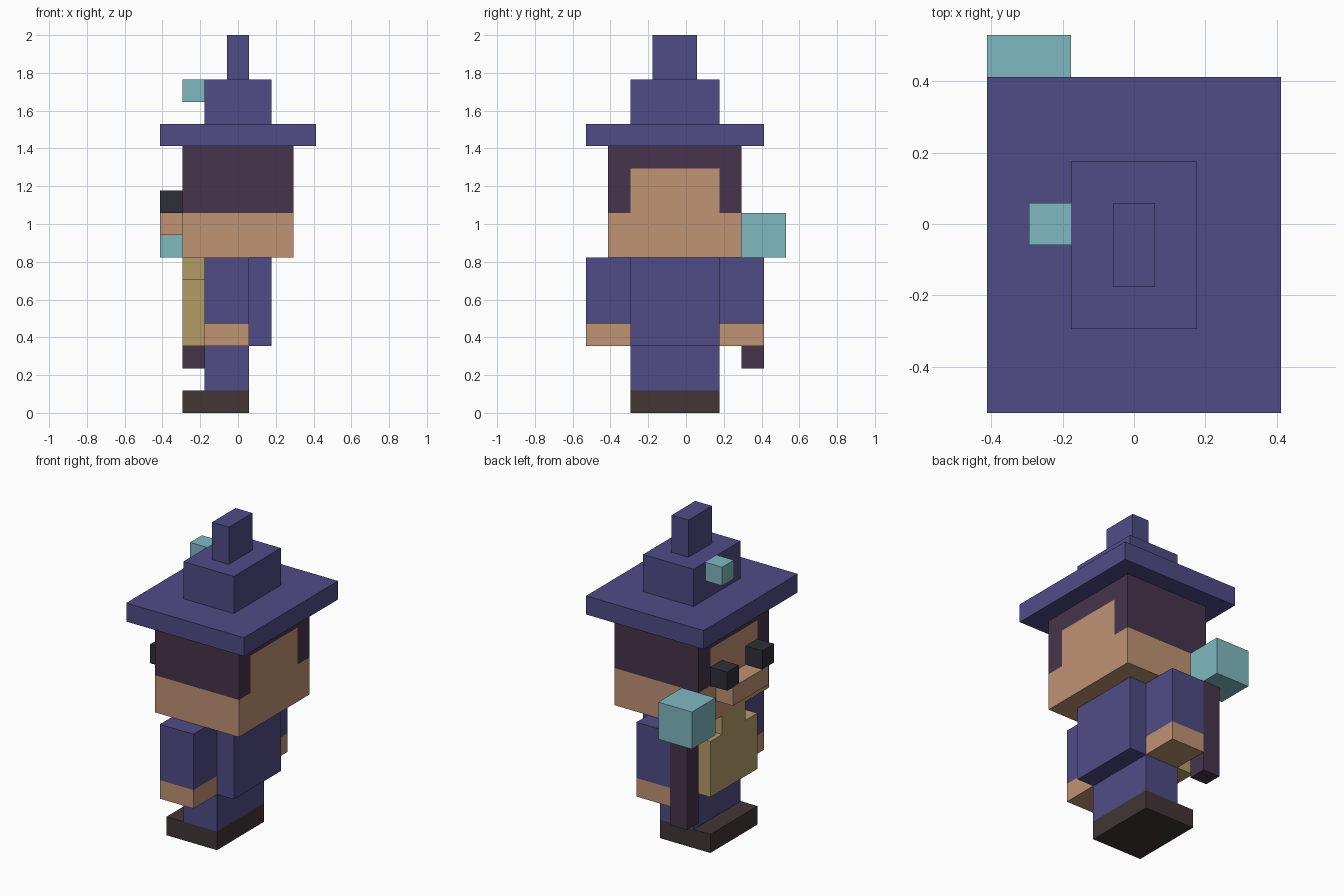
import bpy, bmesh
from mathutils import Vector

cube = bpy.data.objects.get("Cube")
if cube:
    bpy.data.objects.remove(cube, do_unlink=True)

U = 2 / 17  # one block of the modelling grid


def linear(c):
    c /= 255
    return c / 12.92 if c <= 0.04045 else ((c + 0.055) / 1.055) ** 2.4


def material(name, r, g, b):
    m = bpy.data.materials.new(name)
    m.use_nodes = True
    col = (linear(r), linear(g), linear(b), 1)
    m.diffuse_color = col
    m.node_tree.nodes["Principled BSDF"].inputs["Base Color"].default_value = col
    return m


purple = material("purple_cloth", 80, 75, 134)
skin = material("skin", 191, 147, 116)
plum = material("dark_plum", 71, 52, 75)
teal = material("teal_gem", 127, 185, 193)
brown = material("boot_brown", 65, 54, 53)
black = material("eye_black", 46, 48, 56)
straw = material("straw_beard", 179, 158, 105)


def block(name, x, y, z, mats, cuts=(), rule=None):
    """Box from (min, max) ranges in grid blocks; cuts are (axis, position)."""
    bm = bmesh.new()
    bmesh.ops.create_cube(bm, size=1)
    for v in bm.verts:
        v.co = Vector([r[0] if c < 0 else r[1] for c, r in zip(v.co, (x, y, z))])
    for axis, pos in cuts:
        n = Vector((0, 0, 0))
        n[axis] = 1
        bmesh.ops.bisect_plane(bm, geom=bm.verts[:] + bm.edges[:] + bm.faces[:],
                               plane_co=n * pos, plane_no=n)
    bm.normal_update()
    if rule:
        for f in bm.faces:
            f.material_index = rule(f.calc_center_median(), f.normal)
    bmesh.ops.scale(bm, vec=(U, U, U), verts=bm.verts)
    me = bpy.data.meshes.new(name)
    bm.to_mesh(me)
    bm.free()
    for m in mats:
        me.materials.append(m)
    ob = bpy.data.objects.new(name, me)
    bpy.context.collection.objects.link(ob)
    return ob


# Boots, legs and robe
block("boots", (-2.5, 0.5), (-2.5, 1.5), (0, 1), [brown])
block("legs", (-1.5, 0.5), (-2.5, 1.5), (1, 3), [purple])
block("robe", (-1.5, 1.5), (-2.5, 1.5), (3, 7), [purple])

# Arms with bare hands below the sleeve
for name, y in (("arm_left", (-4.5, -2.5)), ("arm_right", (1.5, 3.5))):
    block(name, (-1.5, 0.5), y, (3, 7), [purple, skin], [(2, 4)],
          lambda c, n: int(c.z < 4))


# Head: hair on top, skin below, skin panel on both x sides
def head_rule(c, n):
    panel = abs(n.x) > 0.5 and -2.5 < c.y < 1.5 and c.z < 11
    return 0 if panel or c.z < 9 else 1


block("head", (-2.5, 2.5), (-3.5, 2.5), (7, 12), [skin, plum],
      [(2, 9), (2, 11), (1, -2.5), (1, 1.5)], head_rule)

# Face features
for name, y in (("eye_left", -2.5), ("eye_right", 0.5)):
    block(name, (-3.5, -2.5), (y, y + 1), (9, 10), [black])
block("nose", (-3.5, -2.5), (-2, 1), (8, 9), [skin])
block("beard_top", (-2.5, -1.5), (-1.5, 0.5), (6, 7), [straw])
block("beard", (-2.5, -1.5), (-2.5, 1.5), (3, 6), [straw])

# Stepped hat with a gem
block("hat_brim", (-3.5, 3.5), (-4.5, 3.5), (12, 13), [purple])
block("hat_crown", (-1.5, 1.5), (-2.5, 1.5), (13, 15), [purple])
block("hat_tip", (-0.5, 0.5), (-1.5, 0.5), (15, 17), [purple])
block("hat_gem", (-2.5, -1.5), (-0.5, 0.5), (14, 15), [teal])

# Staff with a gem head
block("staff", (-2.5, -1.5), (2.5, 3.5), (2, 7), [plum])
block("staff_gem", (-3.5, -1.5), (2.5, 4.5), (7, 9), [teal])
